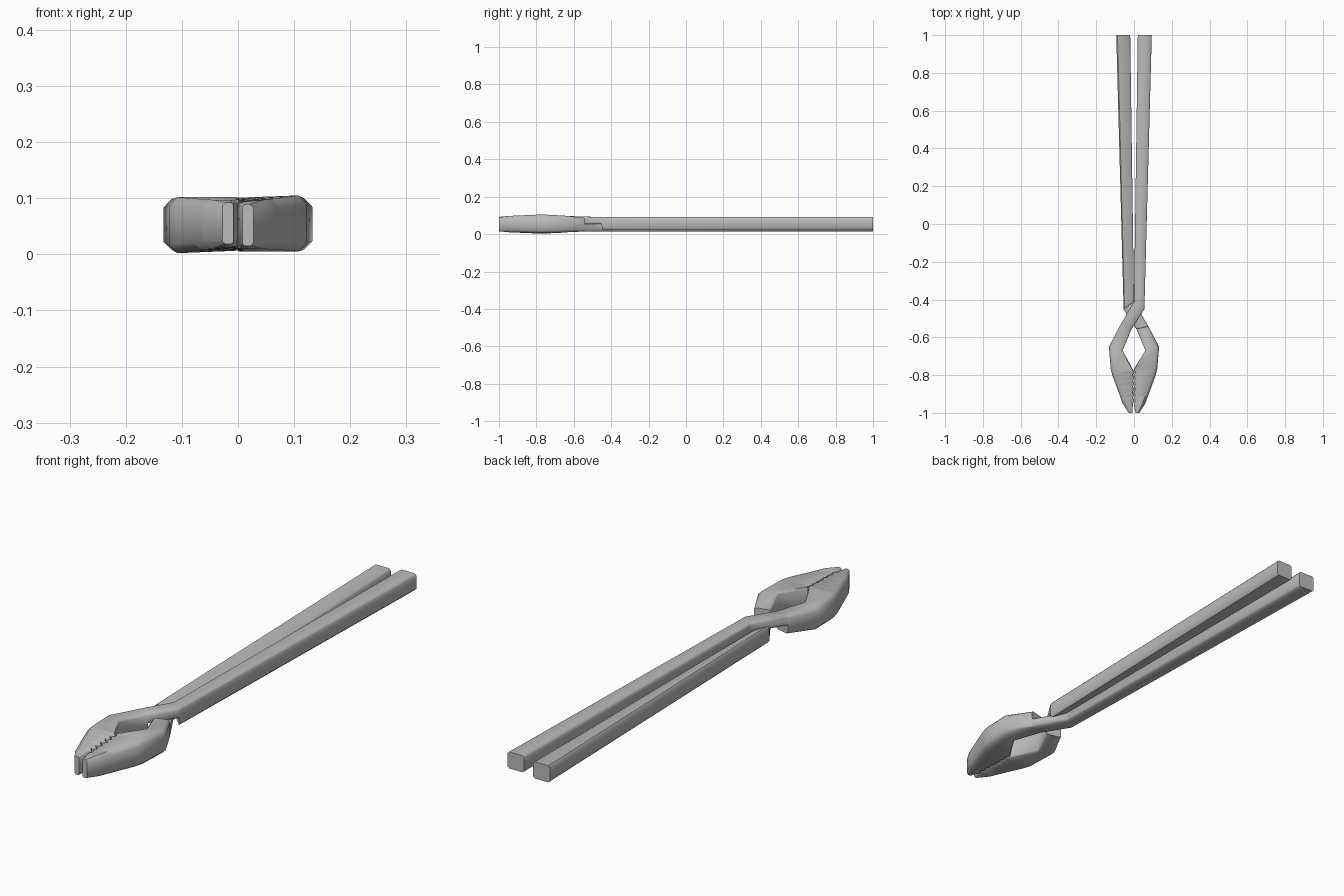
import bpy, bmesh, math
from mathutils import Vector, Matrix

cube = bpy.data.objects.get("Cube")
if cube:
    bpy.data.objects.remove(cube)

steel = bpy.data.materials.new("grey steel")
steel.use_nodes = True
grey = (0.5, 0.5, 0.5, 1)
steel.diffuse_color = grey
steel.node_tree.nodes["Principled BSDF"].inputs["Base Color"].default_value = grey

MID = 0.0535  # height of the axis the halves are mirrored about


def ring(a, b, low_a, low_b, top, ca, cb):
    """Bevelled cross-section between side points a and b."""
    a, b = Vector(a), Vector(b)
    d = (b - a).normalized()
    pts = [(a + d * ca, low_a), (b - d * cb, low_b), (b, low_b + cb), (b, top - cb),
           (b - d * cb, top), (a + d * ca, top), (a, top - ca), (a, low_a + ca)]
    return [(p.x, p.y, z) for p, z in pts]


def tong_half(name, tooth_sign):
    # handle, stepped down to the half-thickness crossing strip
    rings = [
        ring((.02, 1), (.094, 1), .025, .025, .092, .007, .007),
        ring((0, -.41), (.055, -.45), .046, .025, .092, .006, .006),
        ring((0, -.411), (.055, -.451), .054, .054, .092, .006, .006),
        # crossing strip, then step to the full-depth jaw
        ring((-.075, -.54), (-.012, -.555), .054, .054, .093, .006, .006),
        ring((-.076, -.541), (-.013, -.556), .02, .02, .093, .008, .006),
        ring((-.133, -.65), (-.06, -.67), .008, .008, .098, .015, .006),
    ]
    # biting edge with interlocking teeth
    teeth = 12
    for i in range(teeth + 1):
        t = i / teeth
        y = -.77 - .18 * t
        outer = -.123 + (-.77 - y) * .27 if y > -.8 else -.115 + (-.8 - y) * .367
        inner = -.002 + tooth_sign * (.006 if i % 2 else -.004)
        rings.append(ring((outer, y), (inner, y), .002 + .008 * t, .006 + .008 * t,
                          .102 - .005 * t, .015, .004))
    # narrow tip
    rings.append(ring((-.028, -1), (-.008, -1), .018, .018, .092, .006, .004))

    bm = bmesh.new()
    loops = [[bm.verts.new(p) for p in r] for r in rings]
    for r, s in zip(loops, loops[1:]):
        for i in range(8):
            j = (i + 1) % 8
            bm.faces.new((r[i], r[j], s[j], s[i]))
    bm.faces.new(loops[0])
    bm.faces.new(loops[-1])
    bmesh.ops.recalc_face_normals(bm, faces=bm.faces)
    if tooth_sign < 0:  # opposite half: half turn about the long axis
        turn = (Matrix.Translation((0, 0, MID)) @ Matrix.Rotation(math.pi, 4, 'Y')
                @ Matrix.Translation((0, 0, -MID)))
        bmesh.ops.transform(bm, matrix=turn, verts=bm.verts)
    mesh = bpy.data.meshes.new(name)
    bm.to_mesh(mesh)
    bm.free()
    mesh.materials.append(steel)
    obj = bpy.data.objects.new(name, mesh)
    bpy.context.collection.objects.link(obj)
    bpy.ops.object.select_all(action='DESELECT')
    obj.select_set(True)
    bpy.context.view_layer.objects.active = obj
    bpy.ops.object.shade_smooth_by_angle(angle=math.radians(50))


tong_half("upper_tong_half", 1)
tong_half("lower_tong_half", -1)
